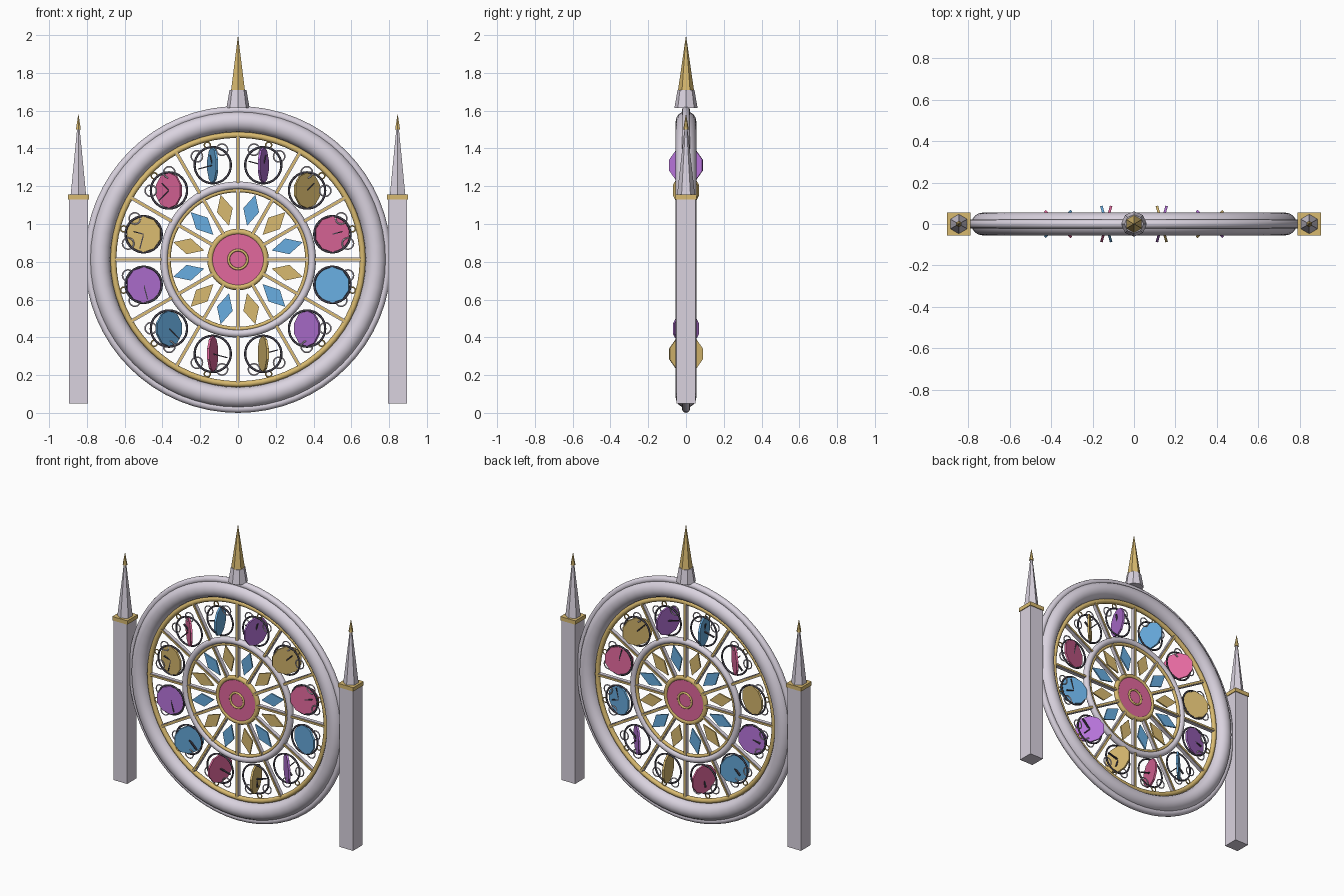
import bpy
from math import pi, cos, sin, radians
from mathutils import Vector

cube = bpy.data.objects.get("Cube")
if cube:
    bpy.data.objects.remove(cube, do_unlink=True)


def material(name, r, g, b):
    m = bpy.data.materials.new(name)
    m.use_nodes = True
    m.diffuse_color = (r, g, b, 1)
    m.node_tree.nodes["Principled BSDF"].inputs["Base Color"].default_value = (r, g, b, 1)
    return m


stone = material("pale stone", .70, .65, .74)
gold = material("gold", .69, .49, .16)
pink = material("pink glass", .76, .14, .34)
blue = material("blue glass", .14, .42, .75)
purple = material("purple glass", .46, .17, .68)
iron = material("dark iron", .06, .055, .075)

HUB = Vector((0, 0, .812))
UPRIGHT = (pi / 2, 0, 0)


def polar(radius, angle, origin=HUB, y=0):
    return origin + Vector((radius * cos(angle), y, radius * sin(angle)))


def finish(name, mat, smooth=False):
    ob = bpy.context.object
    ob.name = name
    ob.data.materials.append(mat)
    if smooth:
        bpy.ops.object.shade_smooth_by_angle(angle=radians(50))
    return ob


def ring(name, mat, major, minor, loc=HUB, segs=64, sides=12):
    bpy.ops.mesh.primitive_torus_add(major_radius=major, minor_radius=minor, major_segments=segs,
                                     minor_segments=sides, location=loc, rotation=UPRIGHT)
    return finish(name, mat, True)


def box(name, mat, size, loc, angle=0):
    bpy.ops.mesh.primitive_cube_add(size=1, location=loc, rotation=(0, -angle, 0))
    bpy.context.object.scale = size
    return finish(name, mat)


def cone(name, mat, sides, r1, r2, bottom, top, x=0):
    bpy.ops.mesh.primitive_cone_add(vertices=sides, radius1=r1, radius2=r2, depth=top - bottom,
                                    location=(x, 0, (bottom + top) / 2))
    return finish(name, mat)


def disc(name, mat, sides, radius, depth, loc, turn=0):
    bpy.ops.mesh.primitive_cylinder_add(vertices=sides, radius=radius, depth=depth,
                                        location=loc, rotation=(pi / 2, 0, turn))
    return finish(name, mat)


# Concentric rings and the hub
ring("outer_frame", stone, .73, .055, sides=16)
ring("outer_lip", stone, .79, .022)
ring("outer_trim", gold, .66, .016)
ring("inner_frame", stone, .392, .021)
ring("inner_trim", gold, .367, .011)
ring("hub_trim", gold, .147, .016, segs=32)
disc("hub_glass", pink, 24, .14, .02, HUB)
for side in (-1, 1):
    ring("hub_ring", gold, .05, .007, HUB + Vector((0, side * .011, 0)), 24, 8)

# Spokes with gold facing strips
for i in range(12):
    a = i * pi / 6
    for start, end in ((.15, .37), (.40, .66)):
        mid, length = (start + end) / 2, end - start
        box("spoke", stone, (length, .024, .019), polar(mid, a), a)
        for side in (-1, 1):
            box("spoke_strip", gold, (length, .006, .012), polar(mid, a, y=side * .013), a)

# Diamond panes around the hub
for i in range(12):
    a = (i + .5) * pi / 6
    pane = disc("diamond_pane", gold if i % 2 else blue, 4, 1, .01, polar(.27, a))
    pane.rotation_euler = (pi / 2, -a, 0)
    pane.scale = (.085, .043, 1)

# Twelve turning clock medallions
glass = (pink, gold, purple, blue)
for i in range(12):
    a = (i + .5) * pi / 6
    c = polar(.517, a)
    disc("medallion_glass", glass[i % 4], 10, .095, .012, c, a)
    ring("medallion_ring", iron, .096, .006, c, 32, 8)
    for turn, length in ((0, .055), (pi / 2, .08)):
        box("clock_hand", iron, (length, .012, .006), polar(length / 2, a + turn, c), a + turn)
    for offset in (-.8, .8):
        ring("filigree_loop", stone, .03, .004, polar(.096, a + offset, c), 20, 6)
    ring("filigree_bead", gold, .016, .004, polar(.11, a, c), 16, 6)

# Crowning spire
cone("spire_base", stone, 8, .061, .045, 1.615, 1.71)
cone("spire", gold, 6, .042, 0, 1.71, 2)

# Side pillars with caps and pinnacles
for x in (-.845, .845):
    box("pillar", stone, (.102, .102, 1.085), (x, 0, .5925))
    box("pillar_cap", gold, (.112, .112, .026), (x, 0, 1.143))
    cone("pinnacle", stone, 6, .047, .006, 1.155, 1.52, x)
    cone("pinnacle_tip", gold, 6, .015, 0, 1.5, 1.585, x)
